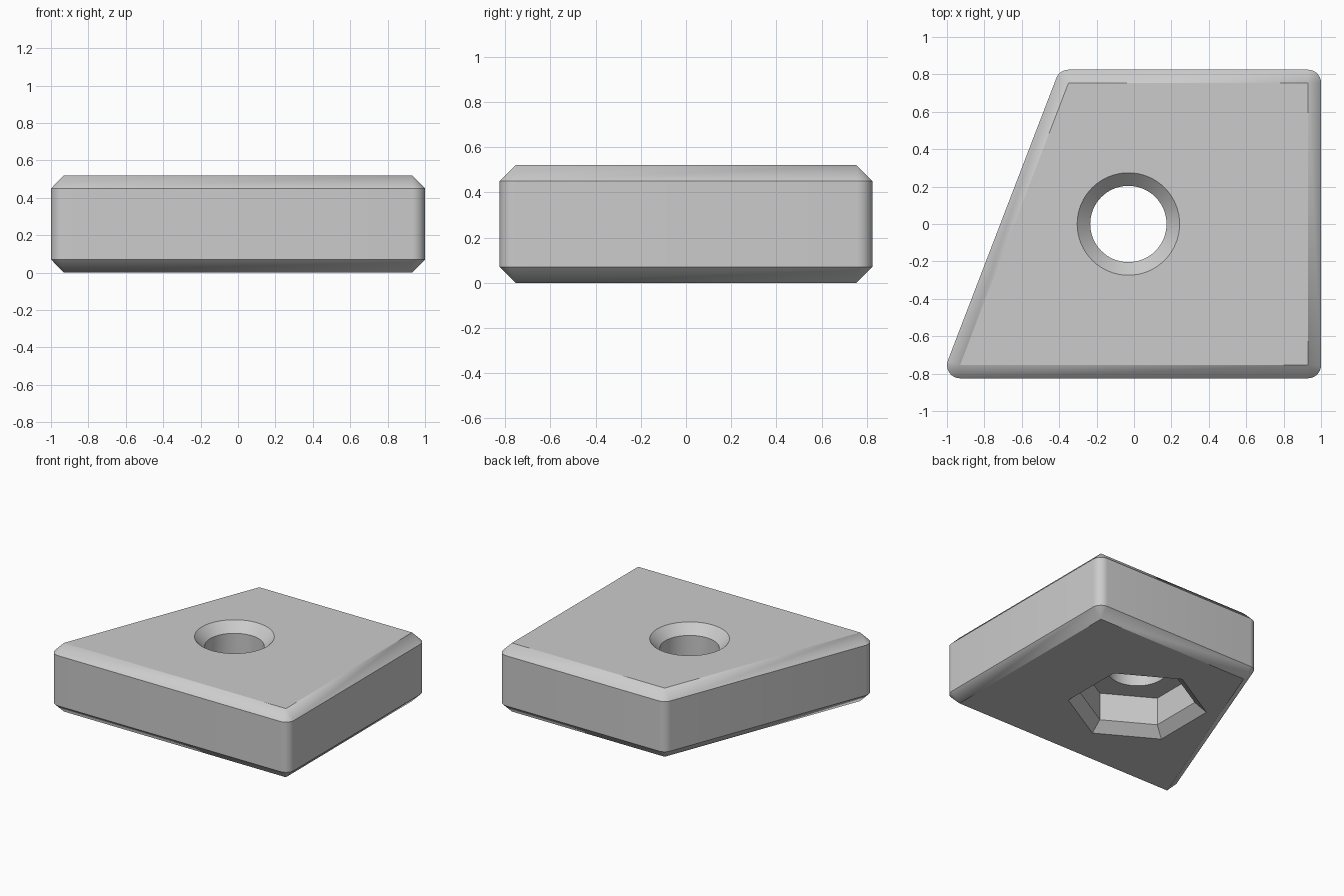
import bpy, bmesh, math
from mathutils import Vector

cube = bpy.data.objects.get("Cube")
if cube:
    bpy.data.objects.remove(cube)

BEVEL = 0.07
HEIGHT = 0.52
FLOOR = 0.28          # ceiling of the hexagonal pocket
HOLE_X = -0.03
HOLE_R, HEX_R = 0.204, 0.40
CORNERS = [Vector(p) for p in ((-0.93, -0.755), (0.93, -0.755), (0.93, 0.755), (-0.35, 0.755))]

bm = bmesh.new()


def outline(z, radius, steps=8):
    """Corner polygon grown outward by radius, with round corners."""
    ring = []
    for i, corner in enumerate(CORNERS):
        d_in = corner - CORNERS[i - 1]
        d_out = CORNERS[(i + 1) % len(CORNERS)] - corner
        start = math.atan2(-d_in.x, d_in.y)
        sweep = (math.atan2(-d_out.x, d_out.y) - start) % math.tau
        for k in range(steps + 1):
            a = start + sweep * k / steps
            ring.append(bm.verts.new((corner.x + radius * math.cos(a),
                                      corner.y + radius * math.sin(a), z)))
    return ring


def polygon(z, radius, sides):
    """Regular ring around the hole axis, with a corner towards +y."""
    angles = [math.pi / 2 + math.tau * k / sides for k in range(sides)]
    return [bm.verts.new((HOLE_X + radius * math.cos(a), radius * math.sin(a), z)) for a in angles]


def skin(rings):
    """Join successive rings with quads."""
    for low, high in zip(rings, rings[1:]):
        for i in range(len(low)):
            j = (i + 1) % len(low)
            bm.faces.new((low[i], low[j], high[j], high[i]))


# Outer wall with bevelled rims
skin([outline(0, 0), outline(BEVEL, BEVEL), outline(HEIGHT - BEVEL, BEVEL), outline(HEIGHT, 0)])
# Hexagonal pocket with a bevelled mouth
skin([polygon(0, HEX_R + BEVEL / math.cos(math.pi / 6), 6), polygon(BEVEL, HEX_R, 6), polygon(FLOOR, HEX_R, 6)])
# Round hole with a countersunk top
skin([polygon(FLOOR, HOLE_R, 64), polygon(HEIGHT - BEVEL, HOLE_R, 64), polygon(HEIGHT, HOLE_R + BEVEL, 64)])
bmesh.ops.remove_doubles(bm, verts=bm.verts[:], dist=0.0001)

# Flat faces: underside, pocket ceiling and top, each with an opening
for z in (0, FLOOR, HEIGHT):
    rim = [e for e in bm.edges if e.is_boundary and all(abs(v.co.z - z) < 0.001 for v in e.verts)]
    bmesh.ops.triangle_fill(bm, edges=rim, use_beauty=True)
bmesh.ops.recalc_face_normals(bm, faces=bm.faces[:])

mesh = bpy.data.meshes.new("clamp_plate")
bm.to_mesh(mesh)
bm.free()
plate = bpy.data.objects.new("clamp_plate", mesh)
bpy.context.collection.objects.link(plate)

# Plain grey
grey = bpy.data.materials.new("light grey")
grey.use_nodes = True
colour = (0.6, 0.6, 0.6, 1)
grey.diffuse_color = colour
grey.node_tree.nodes["Principled BSDF"].inputs["Base Color"].default_value = colour
mesh.materials.append(grey)

bpy.ops.object.select_all(action="DESELECT")
plate.select_set(True)
bpy.context.view_layer.objects.active = plate
bpy.ops.object.shade_smooth_by_angle(angle=math.radians(30))
